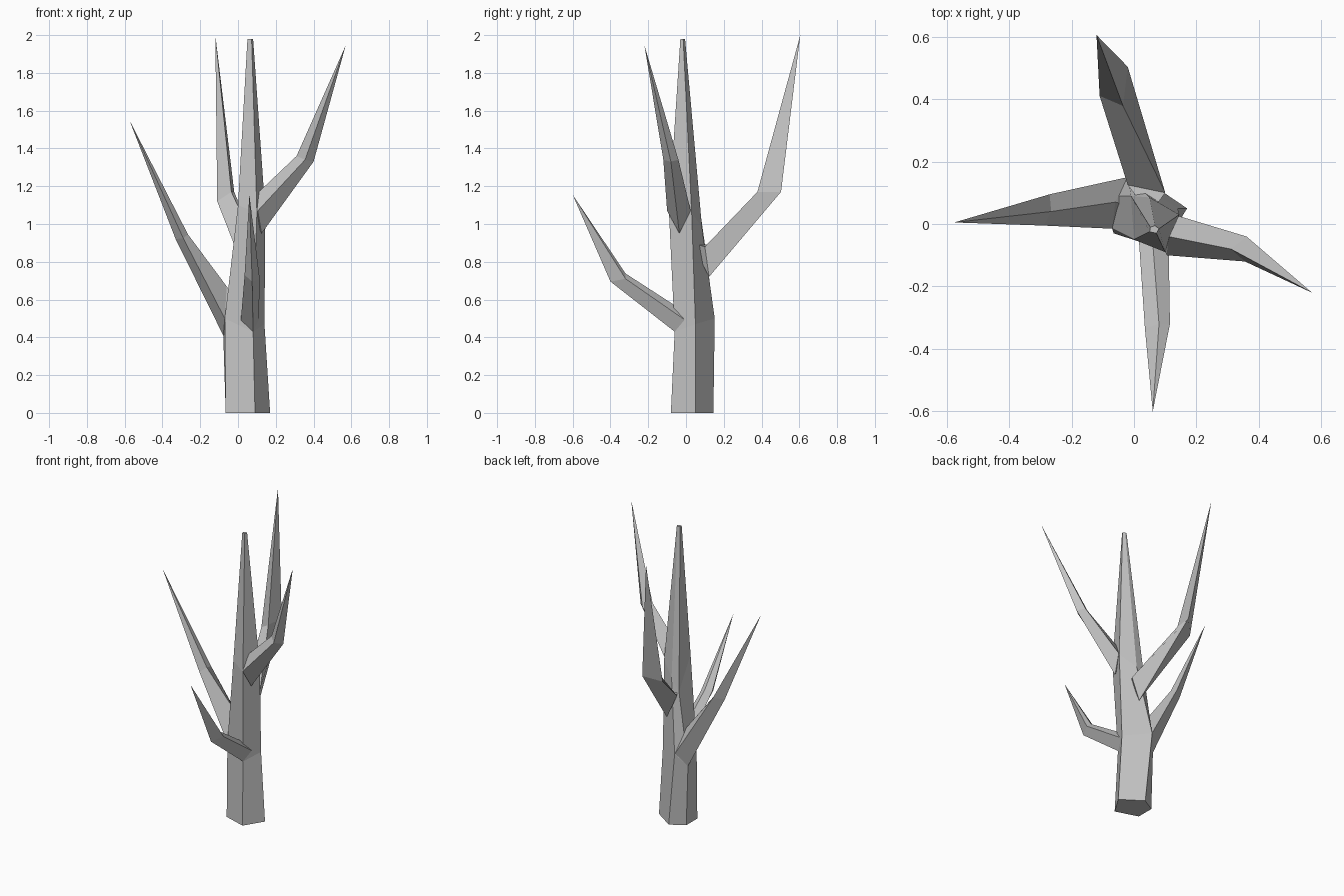
import bpy
import bmesh

cube = bpy.data.objects.get("Cube")
if cube:
    bpy.data.objects.remove(cube, do_unlink=True)

# Single flat grey for the bare wood
bark = bpy.data.materials.new("grey_bark")
bark.use_nodes = True
GREY = (0.55, 0.55, 0.55, 1)
bark.diffuse_color = GREY
bark.node_tree.nodes["Principled BSDF"].inputs["Base Color"].default_value = GREY


def loft(name, rings):
    """Skin a list of rings; a ring with one point closes to a tip."""
    bm = bmesh.new()
    loops = [[bm.verts.new(p) for p in ring] for ring in rings]
    for a, b in zip(loops, loops[1:]):
        n = max(len(a), len(b))
        for i in range(n):
            j = (i + 1) % n
            if len(a) == 1:
                bm.faces.new((a[0], b[j], b[i]))
            elif len(b) == 1:
                bm.faces.new((a[i], a[j], b[0]))
            else:
                bm.faces.new((a[i], a[j], b[j], b[i]))
    for end in (loops[0], loops[-1]):
        if len(end) > 2:
            bm.faces.new(end)
    bmesh.ops.recalc_face_normals(bm, faces=bm.faces)
    mesh = bpy.data.meshes.new(name)
    bm.to_mesh(mesh)
    bm.free()
    mesh.materials.append(bark)
    obj = bpy.data.objects.new(name, mesh)
    bpy.context.collection.objects.link(obj)
    return obj


# Five-sided trunk: right, back, left, left-front and front corners
loft("trunk", [
    [(.17, .05, 0), (.03, .145, 0), (-.065, .09, 0), (-.065, -.03, 0), (.09, -.08, 0)],
    [(.14, .05, .47), (-.02, .152, .5), (-.078, .09, .41), (-.07, -.015, .5), (.08, -.06, .43)],
    [(.145, .03, 1.06), (.05, .085, .98), (-.01, .09, .9), (0, -.05, 1.1), (.1, -.09, 1.06)],
    [(.08, -.015, 1.98), (.067, -.005, 1.98), (.052, -.01, 1.98), (.05, -.025, 1.98), (.072, -.03, 1.98)],
])

# Branches: hidden root point, base ring, elbow ring, pointed tip
loft("left_branch", [
    [(.03, .05, .55)],
    [(-.02, .15, .5), (-.078, .09, .41), (-.07, -.015, .5), (-.06, .07, .67)],
    [(-.27, .095, .93), (-.33, .05, .92), (-.29, -.005, .925), (-.265, .04, .945)],
    [(-.575, .005, 1.55)],
])
loft("back_branch", [
    [(.05, .03, .9)],
    [(.1, .1, .88), (.06, .122, .72), (-.02, .125, .89)],
    [(-.035, .378, 1.17), (-.02, .503, 1.17), (-.11, .41, 1.12)],
    [(-.12, .605, 2)],
])
loft("front_branch", [
    [(.06, .02, .5)],
    [(.015, -.04, .49), (.06, -.06, .57), (.11, -.003, .49), (.08, -.06, .43)],
    [(.035, -.335, .73), (.08, -.32, .738), (.115, -.32, .71), (.075, -.4, .695)],
    [(.06, -.6, 1.155)],
])
loft("right_branch", [
    [(.07, -.02, 1.07)],
    [(.105, -.1, 1.07), (.125, -.035, .95), (.145, .025, 1.07), (.11, -.04, 1.17)],
    [(.355, -.12, 1.34), (.4, -.08, 1.33), (.36, -.04, 1.34), (.31, -.08, 1.36)],
    [(.57, -.22, 1.945)],
])
